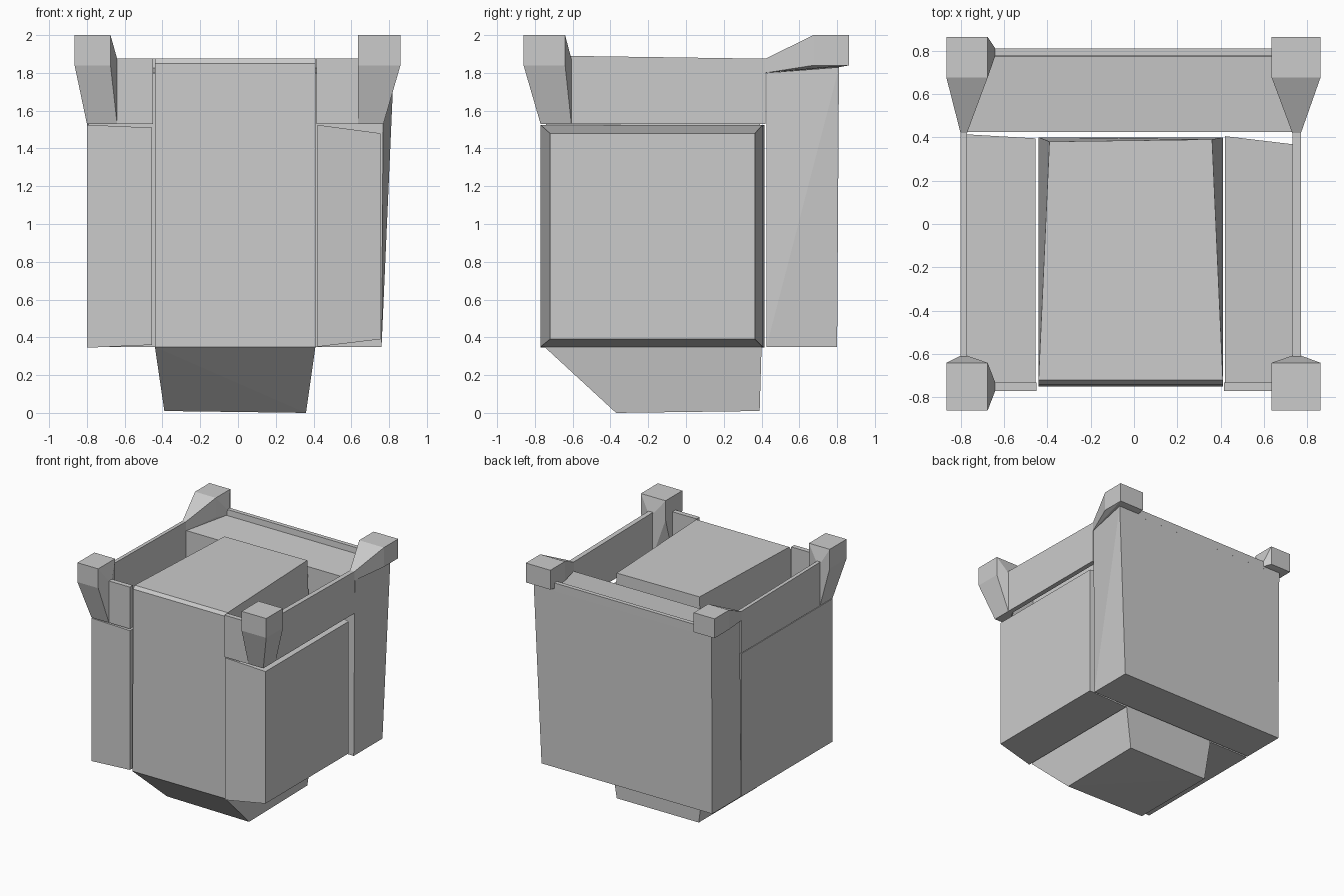
import bpy, bmesh, math

if "Cube" in bpy.data.objects:
    bpy.data.objects.remove(bpy.data.objects["Cube"])


def rect(x0, x1, y0, y1, z):
    """Four corners of a horizontal rectangle."""
    return [(x, y, z) for x in (x0, x1) for y in (y0, y1)]


def solid(name, pts):
    """Flat-faced convex solid wrapped around a few corner points."""
    bm = bmesh.new()
    verts = [bm.verts.new(p) for p in pts]
    res = bmesh.ops.convex_hull(bm, input=verts)
    loose = {v for v in res["geom_interior"] + res["geom_unused"]
             if isinstance(v, bmesh.types.BMVert)}
    bmesh.ops.delete(bm, geom=list(loose), context='VERTS')
    bmesh.ops.dissolve_limit(bm, angle_limit=math.radians(0.8),
                             verts=bm.verts[:], edges=bm.edges[:])
    bmesh.ops.recalc_face_normals(bm, faces=bm.faces[:])
    mesh = bpy.data.meshes.new(name)
    bm.to_mesh(mesh)
    bm.free()
    obj = bpy.data.objects.new(name, mesh)
    bpy.context.collection.objects.link(obj)
    return obj


def extrude(pts, z0, z1):
    """A plan outline repeated at two heights."""
    return [(x, y, z) for x, y in pts for z in (z0, z1)]


# Centre tower with its chiselled foot
solid("centre_tower",
      rect(-0.44, 0.41, -0.75, 0.40, 0.35)
      + [(-0.44, -0.74, 1.85), (0.41, -0.74, 1.85)]
      + [(-0.44, -0.72, 1.875), (0.41, -0.72, 1.875),
         (-0.39, 0.38, 1.87), (0.36, 0.39, 1.87)]
      + rect(-0.39, 0.36, -0.37, 0.39, 0.01) + [(0.36, -0.37, 0.0)])

# Side blocks: the right one narrows outward, the left one inward
solid("right_block",
      [(0.42, y, z) for y in (-0.77, 0.405) for z in (0.35, 1.525)]
      + [(0.755, y, z) for y in (-0.72, 0.365) for z in (0.39, 1.48)])
solid("left_block",
      [(-0.455, y, z) for y in (-0.76, 0.395) for z in (0.36, 1.51)]
      + [(-0.80, y, z) for y in (-0.77, 0.415) for z in (0.345, 1.525)])

# Back block, flaring at its upper right
solid("back_block",
      rect(-0.80, 0.76, 0.425, 0.80, 0.348)
      + [(-0.79, 0.425, 1.80), (0.77, 0.425, 1.80),
         (-0.80, 0.81, 1.83), (0.825, 0.81, 1.83)])

# Low wall along the back
solid("back_parapet", rect(-0.66, 0.64, 0.77, 0.81, 1.81)
      + rect(-0.66, 0.64, 0.775, 0.81, 1.875))

# Thin upper walls, front panels and corner posts on each side
sides = [("left", -1, -0.80, -0.77, -0.64, -0.45, -0.865, -0.675),
         ("right", 1, 0.77, 0.73, 0.635, 0.415, 0.86, 0.635)]
for side, sign, outer, inner, panel_out, panel_in, cap_out, cap_in in sides:
    solid(side + "_upper_wall",
          rect(outer, inner, -0.62, 0.42, 1.53)
          + rect(outer, inner, -0.62, -0.62, 1.89)
          + rect(outer, inner, 0.42, 0.42, 1.875))
    solid(side + "_front_panel",
          extrude([(panel_out, -0.77), (panel_out, -0.73),
                   (panel_in, -0.77), (panel_in, -0.73)], 1.53, 1.875))

    # Front post: square cap tapering into the wall corner
    corner = [(outer, -0.77), (panel_out, -0.77), (panel_out, -0.73),
              (inner, -0.607), (outer, -0.607)]
    solid(side + "_front_post",
          rect(cap_out, cap_in, -0.86, -0.64, 1.84)
          + rect(cap_out, cap_in, -0.86, -0.64, 2.0)
          + extrude(corner[:1], 1.53, 1.6) + extrude(corner[1:], 1.53, 1.875))

    # Back post: square cap tapering forward to the side wall end
    solid(side + "_back_post",
          rect(cap_out, cap_in, 0.675, 0.863, 1.84)
          + rect(cap_out, cap_in, 0.675, 0.863, 2.0)
          + rect(outer, inner, 0.42, 0.42, 1.80)
          + rect(outer, inner, 0.42, 0.42, 1.875)
          + rect(panel_out, panel_out, 0.775, 0.81, 1.83)
          + rect(panel_out, panel_out, 0.775, 0.81, 1.875))
